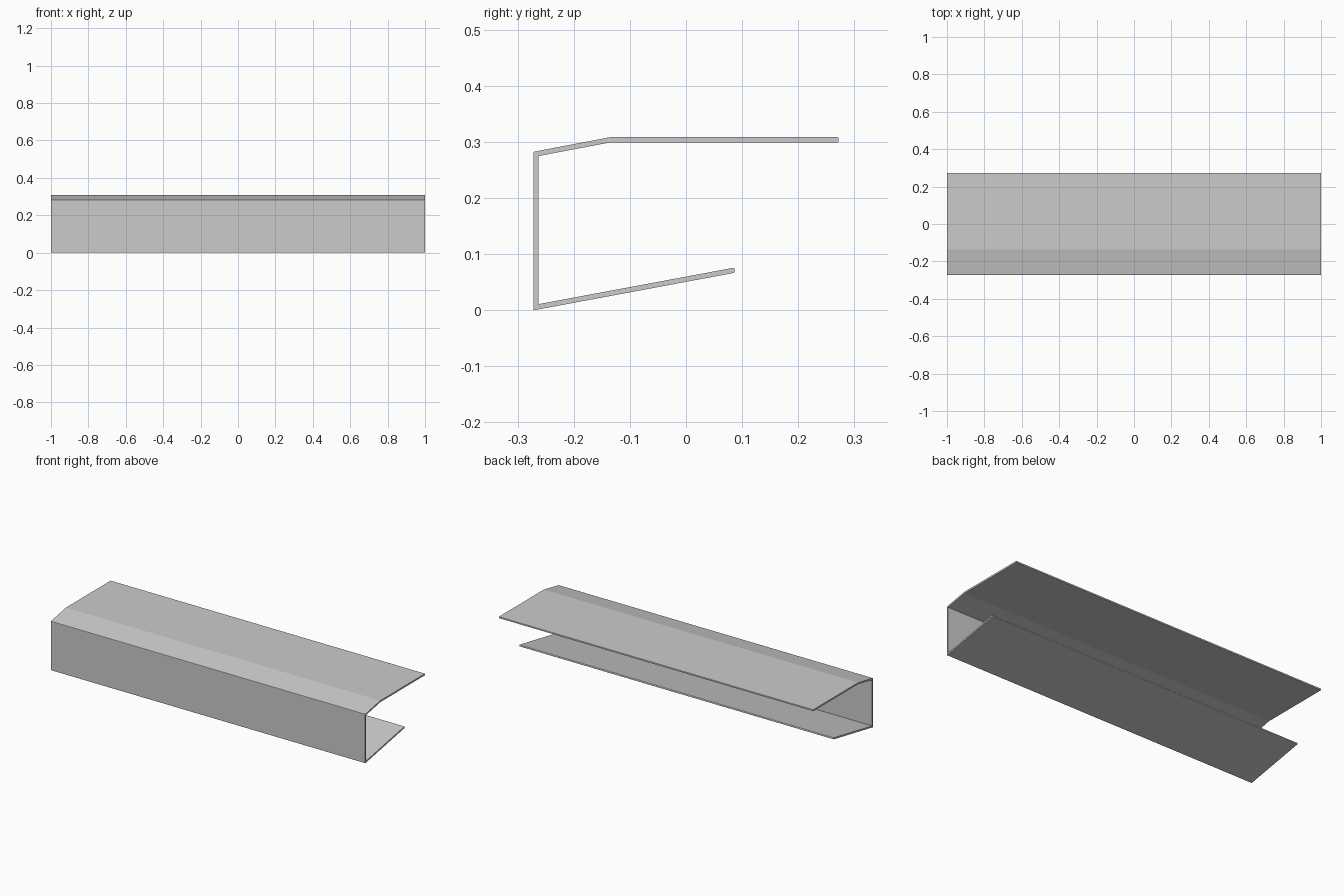
import bpy, bmesh
from mathutils import Vector

if "Cube" in bpy.data.objects:
    bpy.data.objects.remove(bpy.data.objects["Cube"])

HALF = 0.0046      # half the sheet thickness
LENGTH = 2.0

# Centre line of the folded sheet in the y-z plane
path = [Vector(p) for p in [(0.0865, 0.0720), (-0.2674, 0.0060), (-0.2674, 0.2792),
                            (-0.135, 0.3044), (0.272, 0.3044)]]


def offset_line(points, d):
    """Offset an open line sideways with mitred corners."""
    dirs = [(b - a).normalized() for a, b in zip(points, points[1:])]
    norms = [Vector((-t.y, t.x)) for t in dirs]
    out = [points[0] + norms[0] * d]
    for p, n1, n2 in zip(points[1:-1], norms, norms[1:]):
        m = (n1 + n2).normalized()
        out.append(p + m * d / m.dot(n1))
    return out + [points[-1] + norms[-1] * d]


outline = offset_line(path, HALF) + offset_line(path, -HALF)[::-1]

# Folded sheet: closed profile extruded along x
bm = bmesh.new()
face = bm.faces.new([bm.verts.new((-LENGTH / 2, p.x, p.y)) for p in outline])
ext = bmesh.ops.extrude_face_region(bm, geom=[face])
bmesh.ops.translate(bm, vec=(LENGTH, 0, 0),
                    verts=[v for v in ext["geom"] if isinstance(v, bmesh.types.BMVert)])
bmesh.ops.recalc_face_normals(bm, faces=bm.faces[:])

# Soften the outer sharp long edges
long_edges = [e for e in bm.edges
              if abs(e.verts[0].co.x - e.verts[1].co.x) > 1
              and e.is_convex and e.calc_face_angle() > 1.0]
bmesh.ops.bevel(bm, geom=long_edges, offset=0.002, segments=2, profile=0.5, affect='EDGES')

# Stand on z = 0
low = min(v.co.z for v in bm.verts)
bmesh.ops.translate(bm, vec=(0, 0, -low), verts=bm.verts[:])

mesh = bpy.data.meshes.new("folded_sheet_channel")
bm.to_mesh(mesh)
bm.free()
obj = bpy.data.objects.new("folded_sheet_channel", mesh)
bpy.context.collection.objects.link(obj)
